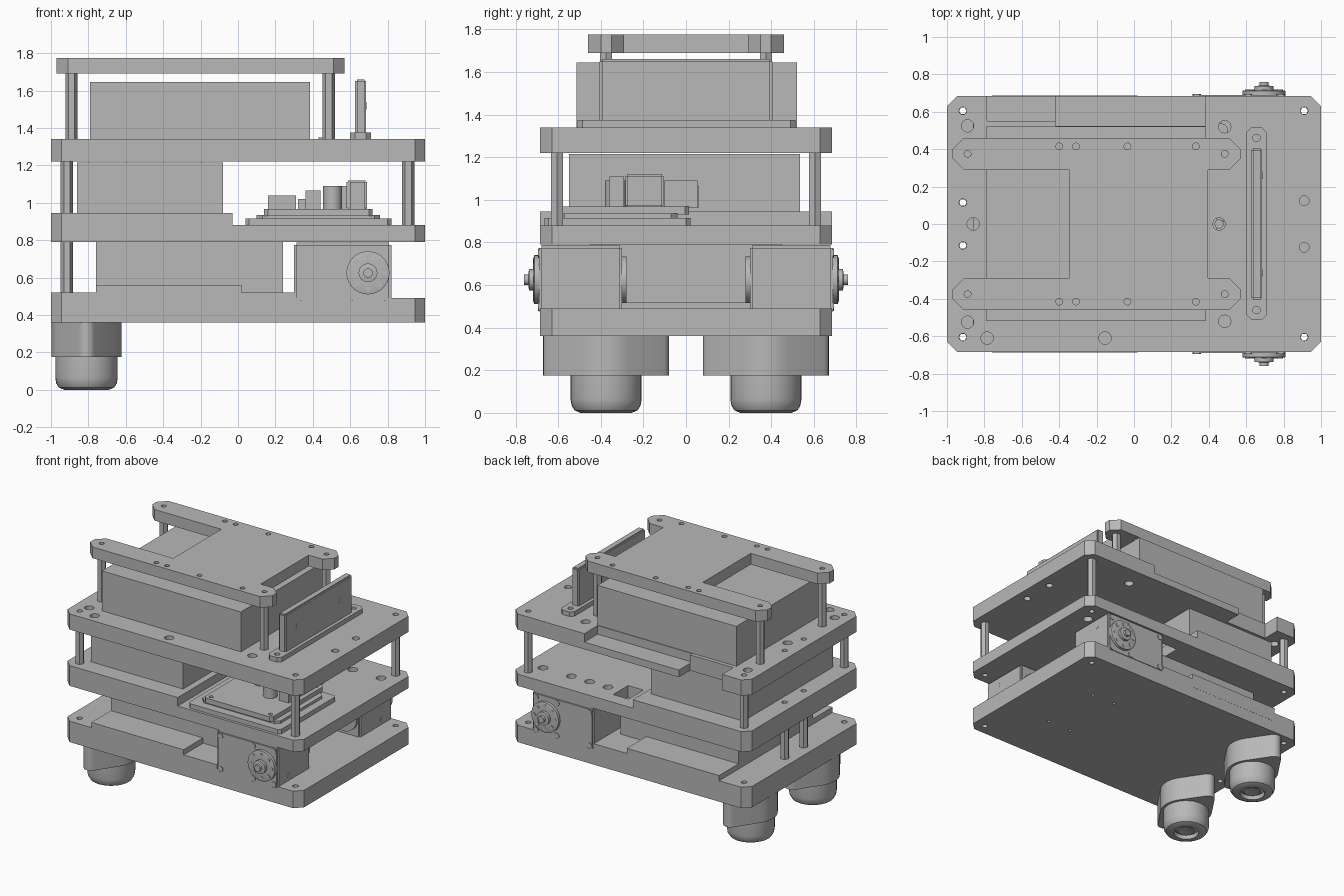
import bpy, bmesh, math
from mathutils import Matrix, Vector

cube = bpy.data.objects.get("Cube")
if cube:
    bpy.data.objects.remove(cube, do_unlink=True)

grey = bpy.data.materials.new("plain_grey")
grey.use_nodes = True
grey.diffuse_color = (0.48, 0.48, 0.48, 1)
grey.node_tree.nodes["Principled BSDF"].inputs["Base Color"].default_value = grey.diffuse_color


def finish(name, bm, smooth=False):
    bmesh.ops.recalc_face_normals(bm, faces=bm.faces)
    me = bpy.data.meshes.new(name)
    bm.to_mesh(me)
    bm.free()
    ob = bpy.data.objects.new(name, me)
    bpy.context.collection.objects.link(ob)
    me.materials.append(grey)
    if smooth:
        bpy.ops.object.select_all(action='DESELECT')
        ob.select_set(True)
        bpy.context.view_layer.objects.active = ob
        bpy.ops.object.shade_smooth_by_angle(angle=math.radians(35))
    return ob


def prism(name, outline, z0, z1, smooth=False):
    bm = bmesh.new()
    face = bm.faces.new([bm.verts.new((x, y, z0)) for x, y in outline])
    new = bmesh.ops.extrude_face_region(bm, geom=[face])["geom"]
    bmesh.ops.translate(bm, vec=(0, 0, z1 - z0),
                        verts=[v for v in new if isinstance(v, bmesh.types.BMVert)])
    return finish(name, bm, smooth)


def chamfered(x0, x1, y0, y1, c):
    return [(x0 + c, y0), (x1 - c, y0), (x1, y0 + c), (x1, y1 - c),
            (x1 - c, y1), (x0 + c, y1), (x0, y1 - c), (x0, y0 + c)]


def box(name, x0, x1, y0, y1, z0, z1, bevel=0.0):
    bm = bmesh.new()
    bmesh.ops.create_cube(bm, size=1)
    bmesh.ops.scale(bm, vec=(x1 - x0, y1 - y0, z1 - z0), verts=bm.verts)
    bmesh.ops.translate(bm, vec=((x0 + x1) / 2, (y0 + y1) / 2, (z0 + z1) / 2), verts=bm.verts)
    if bevel:
        bmesh.ops.bevel(bm, geom=bm.edges[:], offset=bevel, segments=2, affect='EDGES')
    return finish(name, bm)


def lathe(name, profile, origin, axis=(0, 0, 1), sides=32, smooth=True):
    # spin (radius, height) pairs about an axis
    bm = bmesh.new()
    verts = [bm.verts.new((r, 0, h)) for r, h in profile]
    edges = [bm.edges.new(p) for p in zip(verts, verts[1:])]
    bmesh.ops.spin(bm, geom=verts + edges, cent=(0, 0, 0), axis=(0, 0, 1),
                   angle=math.tau, steps=sides, use_duplicate=False)
    bmesh.ops.remove_doubles(bm, verts=bm.verts, dist=0.0001)
    turn = Vector((0, 0, 1)).rotation_difference(Vector(axis)).to_matrix().to_4x4()
    bmesh.ops.transform(bm, matrix=Matrix.Translation(origin) @ turn, verts=bm.verts)
    return finish(name, bm, smooth)


def drum(name, r, h, origin, axis=(0, 0, 1), sides=32):
    return lathe(name, [(0, 0), (r, 0), (r, h), (0, h)], origin, axis, sides)


def cut(target, cutter):
    m = target.modifiers.new("cut", 'BOOLEAN')
    m.operation, m.solver, m.object = 'DIFFERENCE', 'EXACT', cutter
    cutter.hide_render = True
    cutter.hide_set(True)


def drill(target, holes, z0, z1):
    bm = bmesh.new()
    for x, y, r in holes:
        bmesh.ops.create_cone(bm, cap_ends=True, segments=20, radius1=r, radius2=r,
                              depth=z1 - z0, matrix=Matrix.Translation((x, y, (z0 + z1) / 2)))
    cut(target, finish(target.name + "_hole_cutter", bm))


def both(points):
    return [(x, s * y, r) for x, y, r in points for s in (-1, 1)]


W = 0.685
bolt_holes = both([(-0.915, 0.605, 0.02), (0.91, 0.605, 0.02), (-0.915, 0.115, 0.02)])

# Lower deck with raised battery tray
lower = prism("lower_deck", chamfered(-1, 1, -W, W, 0.055), 0.36, 0.49)
drill(lower, bolt_holes + both([(0.4, 0.25, 0.012), (0.6, 0.25, 0.012)]), 0.3, 0.6)
step = prism("lower_deck_step", [(-1, -0.63), (-0.945, -W), (0.3, -W), (0.3, W),
                                 (-0.945, W), (-1, 0.63)], 0.485, 0.52)
drill(step, bolt_holes, 0.45, 0.6)
box("lower_battery_tray", -0.76, 0.02, -W - 0.001, W + 0.001, 0.45, 0.56)
box("lower_battery", -0.76, 0.24, -0.45, 0.45, 0.5, 0.79)

# Middle deck, thicker toward the battery end
middle = prism("middle_deck", chamfered(-1, 1, -W, W, 0.055), 0.79, 0.88)
drill(middle, bolt_holes + [(x, 0.5, 0.035) for x in (0.86, 0.62, 0.465, 0.31)], 0.7, 1)
pocket = box("cable_slot_cutter", 0.08, 0.21, 0.4, 0.58, 0.7, 1)
cut(middle, pocket)
thick = prism("middle_deck_step", [(-1, -0.63), (-0.945, -W), (-0.03, -W), (-0.03, W),
                                   (-0.945, W), (-1, 0.63)], 0.875, 0.945)
drill(thick, bolt_holes, 0.8, 1)
box("middle_battery", -0.86, -0.08, -0.55, 0.535, 0.94, 1.215)

# Upper deck with a rear recess and open notch
upper = prism("upper_deck", chamfered(-1, 1, -W, W, 0.055), 1.22, 1.34)
cut(upper, box("recess_cutter", -0.42, 0.38, 0.525, 0.8, 1.275, 1.4))
cut(upper, box("notch_cutter", -0.785, -0.419, 0.55, 0.8, 1.1, 1.4))
drill(upper, bolt_holes + both([(-0.89, 0.525, 0.033), (0.485, 0.52, 0.033), (0.91, 0.125, 0.026)])
      + [(-0.785, -0.61, 0.033), (-0.155, -0.61, 0.033), (-0.86, 0, 0.033), (0.455, 0, 0.033)],
      1.1, 1.5)
box("upper_battery", -0.79, 0.385, -0.515, 0.52, 1.335, 1.645)
drum("cap_screw", 0.024, 0.05, (0.455, 0, 1.3))

# Top bracket: centre panel with four chamfered arms
x0, x1, xi0, xi1, yo, yi, c = -0.97, 0.57, -0.345, 0.395, 0.46, 0.29, 0.06
half = [(xi1, 0), (xi1, yi), (x1 - c, yi), (x1, yi + c), (x1, yo - c), (x1 - c, yo),
        (x0 + c, yo), (x0, yo - c), (x0, yi + c), (x0 + c, yi), (xi0, yi), (xi0, 0)]
bracket = prism("top_bracket", half + [(x, -y) for x, y in reversed(half[1:-1])], 1.69, 1.775)
drill(bracket, both([(-0.89, 0.375, 0.018), (0.485, 0.375, 0.018)]
                    + [(x, 0.415, 0.018) for x in (-0.4, -0.31, -0.035, 0.33)]), 1.6, 1.9)


# Hollow hexagonal standoffs
def standoff(name, x, y, z0, z1):
    lathe(name, [(0.02, z0), (0.033, z0), (0.033, z1), (0.02, z1), (0.02, z0)],
          (x, y, 0), sides=6, smooth=False)


for s, side in ((-1, "right"), (1, "left")):
    standoff(side + "_lower_standoff", -0.915, s * 0.115, 0.52, 0.79)
    for x, end in ((-0.915, "tail"), (0.91, "nose")):
        standoff(f"{side}_{end}_middle_standoff", x, s * 0.605, 0.88, 1.22)
    for x, end in ((-0.89, "tail"), (0.485, "nose")):
        standoff(f"{side}_{end}_bracket_standoff", x, s * 0.375, 1.34, 1.69)

# Upright sensor bar on the upper deck
foot = prism("sensor_bar_foot", chamfered(0.6, 0.71, -0.51, 0.515, 0.025), 1.335, 1.375)
drill(foot, both([(0.655, 0.46, 0.02)]), 1.3, 1.4)
box("sensor_bar", 0.625, 0.685, -0.405, 0.405, 1.36, 1.66, 0.01)
for s in (-1, 1):
    drum("sensor_bar_screw", 0.02, 0.004, (0.683, s * 0.26, 1.52), (1, 0, 0), 20)

# Servo motors with output horns, rear idlers and screws
for s, side in ((-1, "right"), (1, "left")):
    out, inn = (0, s, 0), (0, -s, 0)
    ys = sorted((s * 0.3, s * 0.69))
    box(side + "_servo", 0.3, 0.82, *ys, 0.465, 0.787, 0.012)
    hub = (0.695, s * 0.685, 0.625)
    lathe(side + "_servo_horn", [(0, 0), (0.115, 0), (0.115, 0.027), (0.105, 0.03), (0.05, 0.03),
                                 (0.05, 0.052), (0.025, 0.055), (0.025, 0.075), (0, 0.075)], hub, out)
    drum(side + "_servo_idler", 0.11, 0.025, (0.695, s * 0.305, 0.625), inn)
    for i in range(8):
        a = i * math.tau / 8
        drum(side + "_horn_screw", 0.014, 0.004,
             (0.695 + 0.088 * math.cos(a), s * 0.714, 0.625 + 0.088 * math.sin(a)), out, 12)
    for x in (0.335, 0.61, 0.785):
        for z in (0.5, 0.75):
            drum(side + "_servo_screw", 0.022, 0.008, (x, s * 0.687, z), out, 16)
    for z in (0.53, 0.715):
        drum(side + "_servo_end_screw", 0.016, 0.004, (0.818, s * 0.56, z), (1, 0, 0), 16)

# Ball casters in eared mounts
for s, side in ((-1, "right"), (1, "left")):
    yc, R, r, d = s * 0.375, 0.187, 0.05, 0.245
    lean = math.acos((R - r) / d)
    outline = []
    for k in range(4):
        big, mid = k % 2 == 0, k * math.pi / 2
        rad, span = (R, math.pi / 2 - lean) if big else (r, lean)
        cy = 0 if big else d * math.sin(mid)
        for i in range(9):
            a = mid + span * (i / 4 - 1)
            outline.append((-0.81 + rad * math.cos(a), yc + cy + rad * math.sin(a)))
    prism(side + "_caster_mount", outline, 0.175, 0.36, True)
    lathe(side + "_caster_cup", [(0, 0.03), (0.06, 0.015), (0.085, 0.03), (0.09, 0), (0.12, 0),
                                 (0.148, 0.012), (0.162, 0.035), (0.167, 0.065), (0.167, 0.18),
                                 (0, 0.18)], (-0.81, yc, 0))

# Control board on its mounting frame
prism("board_frame", chamfered(0.04, 0.82, -0.665, 0.02, 0.02), 0.875, 0.915)
prism("board_carrier", chamfered(0.1, 0.76, -0.6, -0.04, 0.03), 0.91, 0.935)
board = prism("control_board", chamfered(0.14, 0.72, -0.62, 0.015, 0.02), 0.93, 0.968)
drill(board, [(x, y, 0.015) for x in (0.18, 0.68) for y in (-0.58, -0.03)], 0.95, 1)
box("pin_header", 0.16, 0.31, -0.1, 0.05, 0.965, 1.04)
box("chip", 0.32, 0.36, -0.25, -0.12, 0.965, 1.02)
box("data_port", 0.36, 0.44, -0.1, 0.06, 0.965, 1.065)
drum("capacitor", 0.05, 0.125, (0.505, -0.33, 0.965))
box("power_switch", 0.58, 0.69, -0.285, -0.105, 0.965, 1.12, 0.008)
box("power_socket", 0.6, 0.68, -0.36, -0.29, 0.965, 1.11)
box("network_port", 0.55, 0.69, -0.1, 0.055, 0.965, 1.09)
